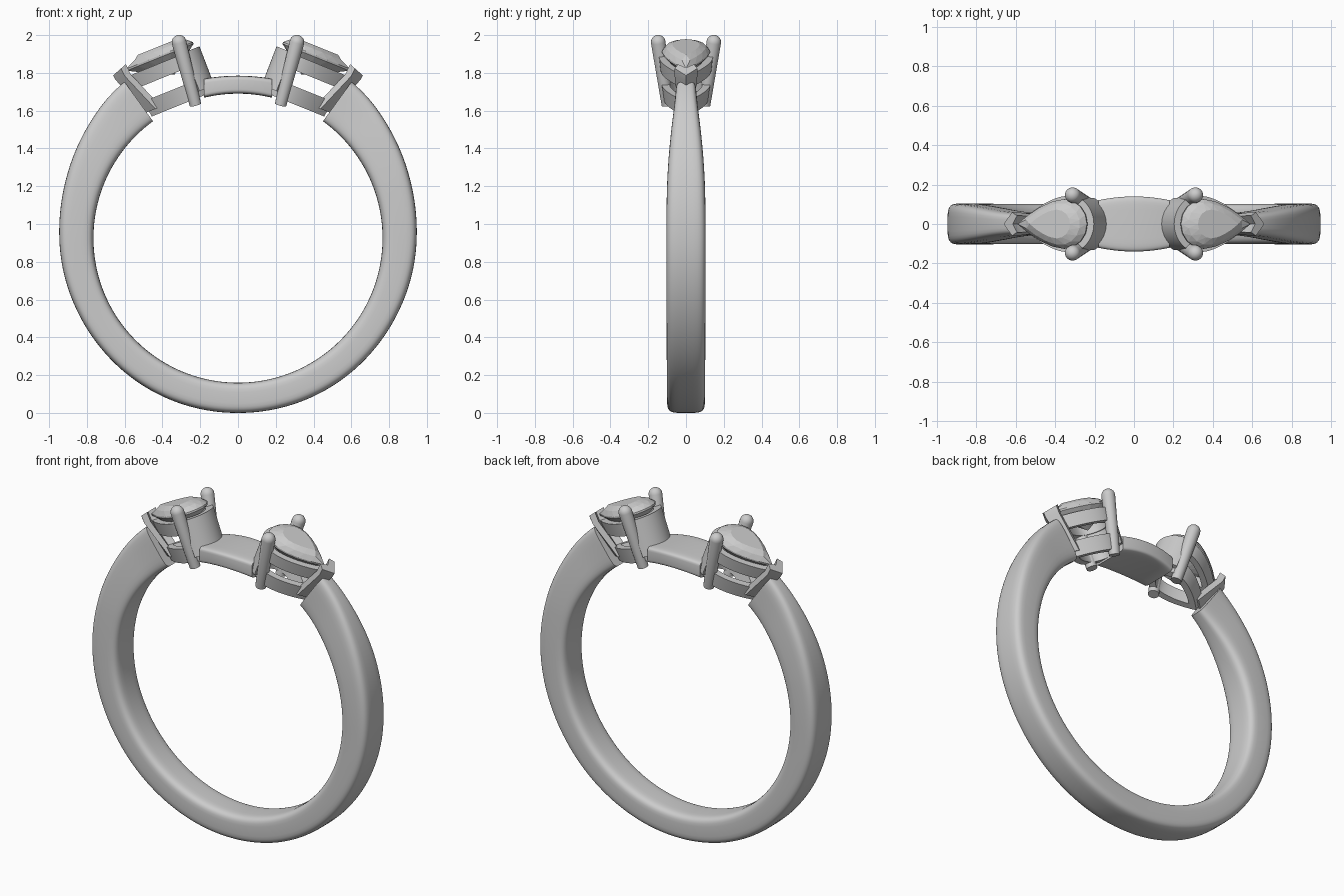
import bpy, bmesh, math
from mathutils import Vector

if "Cube" in bpy.data.objects:
    bpy.data.objects.remove(bpy.data.objects["Cube"])

def material(name, rgb):
    m = bpy.data.materials.new(name)
    m.diffuse_color = (*rgb, 1)
    m.use_nodes = True
    m.node_tree.nodes["Principled BSDF"].inputs["Base Color"].default_value = m.diffuse_color
    return m

METAL = material("grey metal", (0.6, 0.6, 0.6))

def make(name, bm, smooth=35, mirror=None):
    bmesh.ops.recalc_face_normals(bm, faces=bm.faces)
    me = bpy.data.meshes.new(name)
    bm.to_mesh(me)
    bm.free()
    ob = bpy.data.objects.new(name, me)
    bpy.context.collection.objects.link(ob)
    me.materials.append(METAL)
    bpy.ops.object.select_all(action='DESELECT')
    ob.select_set(True)
    bpy.context.view_layer.objects.active = ob
    if smooth:
        bpy.ops.object.shade_smooth_by_angle(angle=math.radians(smooth))
    if mirror:
        mod = ob.modifiers.new("mirror", 'MIRROR')
        mod.use_axis = mirror
        mod.use_mirror_merge = False
    return ob

def loft(rings, closed=False):
    """Skin a list of equal closed rings; cap the ends or join last to first."""
    bm = bmesh.new()
    vs = [[bm.verts.new(p) for p in r] for r in rings]
    n = len(vs[0])
    pairs = list(zip(vs, vs[1:])) + ([(vs[-1], vs[0])] if closed else [])
    for a, b in pairs:
        for i in range(n):
            j = (i + 1) % n
            bm.faces.new((a[i], a[j], b[j], b[i]))
    if not closed:
        bm.faces.new(vs[0])
        bm.faces.new(vs[-1])
    return bm

def interp(table, x):
    for (x0, y0), (x1, y1) in zip(table, table[1:]):
        if x <= x1:
            return y0 + (y1 - y0) * (x - x0) / (x1 - x0)
    return table[-1][1]

def smooth_interp(table, x, w=9):
    return sum(interp(table, min(max(x + d, table[0][0]), 180))
               for d in (-w, -w / 2, 0, w / 2, w)) / 5

def rounded(n, power):
    """Unit rounded square."""
    out = []
    for i in range(n):
        a = 2 * math.pi * (i + 0.5) / n
        c, s = math.cos(a), math.sin(a)
        out.append((math.copysign(abs(c) ** (2 / power), c),
                    math.copysign(abs(s) ** (2 / power), s)))
    return out

# Tilted frame of one stone head: u outward, v sideways, w up from the girdle
TILT = math.radians(22)
def head(u, v, w):
    c, s = math.cos(TILT), math.sin(TILT)
    return Vector((0.41 + u * c + w * s, v, 1.89 - u * s + w * c))

def pear(t, r=0.13, tip=0.2, u0=-0.06):
    """Pear outline, t in 0..1 starting at the tip."""
    side = 1 if t < 0.5 else -1
    k = t if t < 0.5 else 1 - t
    if k < 0.25:
        f = 1 - k / 0.25
        return u0 + (tip - u0) * f, side * r * (1 - f ** 1.7)
    a = math.pi / 2 + (k - 0.25) / 0.25 * math.pi / 2
    return u0 + r * math.cos(a), side * r * math.sin(a)

# Shank: open hoop, thicker and narrower towards the shoulders
CZ, RI = 0.925, 0.765
OUTER = [(36, 1.03), (45, 1.008), (62, 0.975), (80, 0.951), (120, 0.932), (180, 0.925)]
WIDTH = [(36, 0.05), (47, 0.07), (62, 0.095), (80, 0.105), (180, 0.1)]
section = rounded(32, 4.5)
rings = []
for i in range(145):
    deg = 36 + 288 * i / 144
    d = min(deg, 360 - deg)
    ro, h, a = smooth_interp(OUTER, d), smooth_interp(WIDTH, d), math.radians(deg)
    mid, half = (ro + RI) / 2, (ro - RI) / 2
    rings.append([(math.sin(a) * (mid + half * p), h * q, CZ + math.cos(a) * (mid + half * p))
                  for p, q in section])
make("shank", loft(rings), 50)

# Bridge between the two heads
rings = []
for i in range(25):
    x = -0.18 + 0.36 * i / 24
    lo = CZ + math.sqrt(RI * RI - x * x)
    hi = 1.785 - 0.5 * x * x
    h = 0.14 - 0.6 * x * x
    rings.append([(x, h * q, (lo + hi) / 2 + (hi - lo) / 2 * p) for p, q in rounded(32, 7)])
make("bridge", loft(rings), 50)

# Pear rails around each head, with open windows between them
def rail(name, r, tip, thick, top, bottom, taper):
    rings = []
    for i in range(64):
        t = i / 64
        ring = []
        for cut, w in ((0, top), (0, bottom), (thick, bottom), (thick, top)):
            k = taper if w == bottom else 0
            u, v = pear(t, r - cut - k, tip - cut * 1.4 - k)
            ring.append(head(u, v, w))
        rings.append(ring)
    make(name, loft(rings, True), 35, (True, False, False))

rail("upper_rail", 0.142, 0.205, 0.04, -0.035, -0.112, 0.008)
rail("lower_rail", 0.128, 0.175, 0.042, -0.19, -0.28, 0.012)

# Curved wall closing the round end of each head
rings = []
for i in range(25):
    a = math.radians(115 + 130 * i / 24)
    rings.append([head(-0.06 + r * math.cos(a), r * math.sin(a), w)
                  for r, w in ((0.15, -0.03), (0.146, -0.25), (0.1, -0.25), (0.105, -0.03))])
make("round_end_wall", loft(rings), 35, (True, False, False))

# Round-tipped prongs
def prong(name, p, q, r):
    axis = (q - p).normalized()
    side = axis.orthogonal().normalized()
    up = axis.cross(side)
    stops = [(p, r * 0.8)]
    stops += [(q + axis * r * math.sin(a), r * math.cos(a))
              for a in (math.radians(d) for d in (0, 18, 36, 54, 70, 84))]
    rings = [[c + side * (s * math.cos(b)) + up * (s * math.sin(b))
              for b in (2 * math.pi * k / 20 for k in range(20))] for c, s in stops]
    make(name, loft(rings), 40, (True, True, False))

prong("prong", Vector((0.225, 0.098, 1.63)), Vector((0.312, 0.147, 1.962)), 0.039)

# Chevron prong over the pointed end
PLAN = [(0.268, 0), (0.215, 0.06), (0.183, 0.042), (0.21, 0), (0.183, -0.042), (0.215, -0.06)]
rings = []
for w, shift, k in ((-0.25, -0.085, 0.7), (-0.03, 0, 1), (0.022, 0.004, 1)):
    drop = 0.35 if w > 0 else 0
    rings.append([head(u + shift, v * k, w - drop * (u - 0.2)) for u, v in PLAN])
make("chevron_prong", loft(rings), 25, (True, False, False))

# Faceted pear stones: triangle strips between staggered outlines, flat shaded
bm = bmesh.new()
N = 16
def outline(scale, w, off):
    out = []
    for i in range(N):
        u, v = pear(((i + off) / N) % 1, 0.126, 0.195)
        out.append(bm.verts.new(head(-0.01 + (u + 0.01) * scale, v * scale, w)))
    return out
def strip(a, b, shift):
    for i in range(N):
        j = (i + 1) % N
        if shift:   # b sits half a step ahead of a
            bm.faces.new((a[i], a[j], b[i]))
            bm.faces.new((b[i], a[j], b[j]))
        else:       # a sits half a step ahead of b
            bm.faces.new((a[i], b[j], b[i]))
            bm.faces.new((a[i], a[j], b[j]))
girdle = outline(1, 0.004, 0)
star = outline(0.84, 0.031, 0.5)
table = outline(0.58, 0.05, 0)
low = outline(1, -0.006, 0)
pav = outline(0.55, -0.065, 0.5)
strip(girdle, star, True)
strip(star, table, False)
bm.faces.new(table)
for i in range(N):
    j = (i + 1) % N
    bm.faces.new((girdle[i], girdle[j], low[j], low[i]))
strip(low, pav, True)
culet = bm.verts.new(head(-0.03, 0, -0.12))
for i in range(N):
    bm.faces.new((pav[i], pav[(i + 1) % N], culet))
make("pear_stone", bm, 0, (True, False, False))
